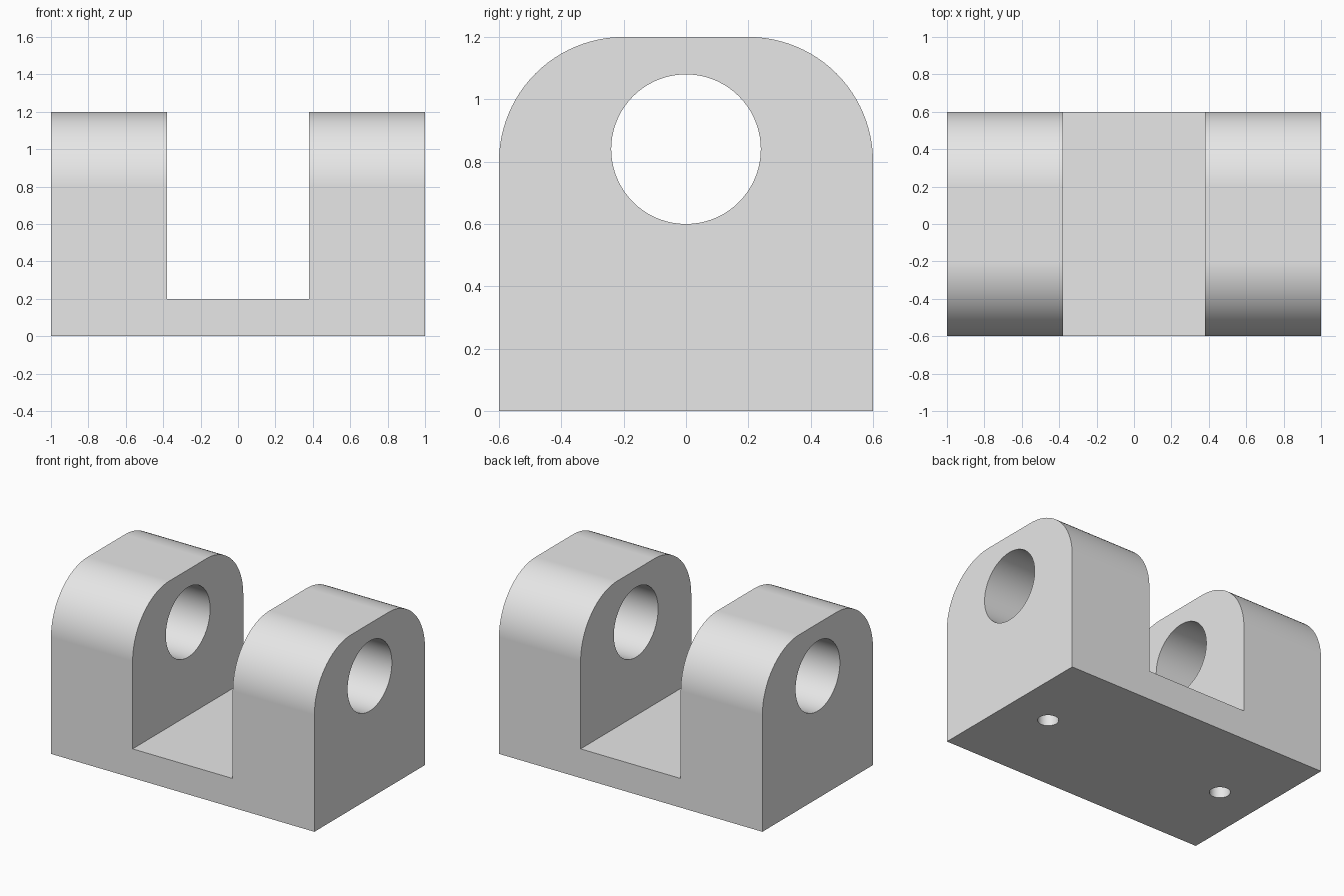
import bpy
import bmesh
from math import cos, sin, pi, radians

HALF_LENGTH, HALF_DEPTH, HEIGHT = 1.0, 0.6, 1.2
CORNER, SLOT, FLOOR = 0.4, 0.38, 0.2
BORE_RADIUS, BORE_HEIGHT = 0.24, 0.84
BOLT_RADIUS, BOLT_DEPTH = 0.065, 0.4
LUG_CENTRE = (SLOT + HALF_LENGTH) / 2

cube = bpy.data.objects.get("Cube")
if cube:
    bpy.data.objects.remove(cube, do_unlink=True)

grey = bpy.data.materials.new("plain grey")
grey.use_nodes = True
grey.diffuse_color = (0.8, 0.8, 0.8, 1)
grey.node_tree.nodes["Principled BSDF"].inputs["Base Color"].default_value = grey.diffuse_color


def prism(name, outline, start, travel):
    """Extrude an outline, placed by start(u, v), along a travel vector."""
    bm = bmesh.new()
    face = bm.faces.new([bm.verts.new(start(u, v)) for u, v in outline])
    ext = bmesh.ops.extrude_face_region(bm, geom=[face])["geom"]
    moved = [g for g in ext if isinstance(g, bmesh.types.BMVert)]
    bmesh.ops.translate(bm, vec=travel, verts=moved)
    bmesh.ops.recalc_face_normals(bm, faces=bm.faces)
    mesh = bpy.data.meshes.new(name)
    bm.to_mesh(mesh)
    bm.free()
    mesh.materials.append(grey)
    obj = bpy.data.objects.new(name, mesh)
    bpy.context.collection.objects.link(obj)
    return obj


def arc(u, v, radius, begin, end, steps):
    angles = [begin + (end - begin) * i / steps for i in range(steps + 1)]
    return [(u + radius * cos(a), v + radius * sin(a)) for a in angles]


def circle(u, v, radius, steps):
    return arc(u, v, radius, 0, 2 * pi, steps)[:-1]


# Rounded block, swept along its length
inner, spring = HALF_DEPTH - CORNER, HEIGHT - CORNER
outline = [(-HALF_DEPTH, 0), (HALF_DEPTH, 0)]
outline += arc(inner, spring, CORNER, 0, pi / 2, 24)
outline += arc(-inner, spring, CORNER, pi / 2, pi, 24)
bracket = prism("clevis_bracket", outline,
                lambda y, z: (-HALF_LENGTH, y, z), (2 * HALF_LENGTH, 0, 0))

# Slot between the lugs, cross bore for the pin, blind bolt holes in the base
slot = [(-SLOT, FLOOR), (SLOT, FLOOR), (SLOT, HEIGHT + 1), (-SLOT, HEIGHT + 1)]
cutters = [
    prism("slot_cutter", slot, lambda x, z: (x, -1, z), (0, 2, 0)),
    prism("bore_cutter", circle(0, BORE_HEIGHT, BORE_RADIUS, 72),
          lambda y, z: (-2, y, z), (4, 0, 0)),
]
for side, label in ((1, "left"), (-1, "right")):
    cutters.append(prism(label + "_bolt_hole_cutter",
                         circle(side * LUG_CENTRE, 0, BOLT_RADIUS, 40),
                         lambda x, y: (x, y, -0.1), (0, 0, BOLT_DEPTH + 0.1)))

bpy.ops.object.select_all(action="DESELECT")
bpy.context.view_layer.objects.active = bracket
bracket.select_set(True)
for cutter in cutters:
    cutter.hide_render = True
    cut = bracket.modifiers.new(cutter.name, "BOOLEAN")
    cut.operation = "DIFFERENCE"
    cut.solver = "EXACT"
    cut.object = cutter
    bpy.ops.object.modifier_apply(modifier=cut.name)
    bpy.data.objects.remove(cutter, do_unlink=True)

# Smooth curves, crisp edges and even shading on the flats
bpy.ops.object.shade_smooth_by_angle(angle=radians(30))
weighted = bracket.modifiers.new("even_flats", "WEIGHTED_NORMAL")
weighted.keep_sharp = True
